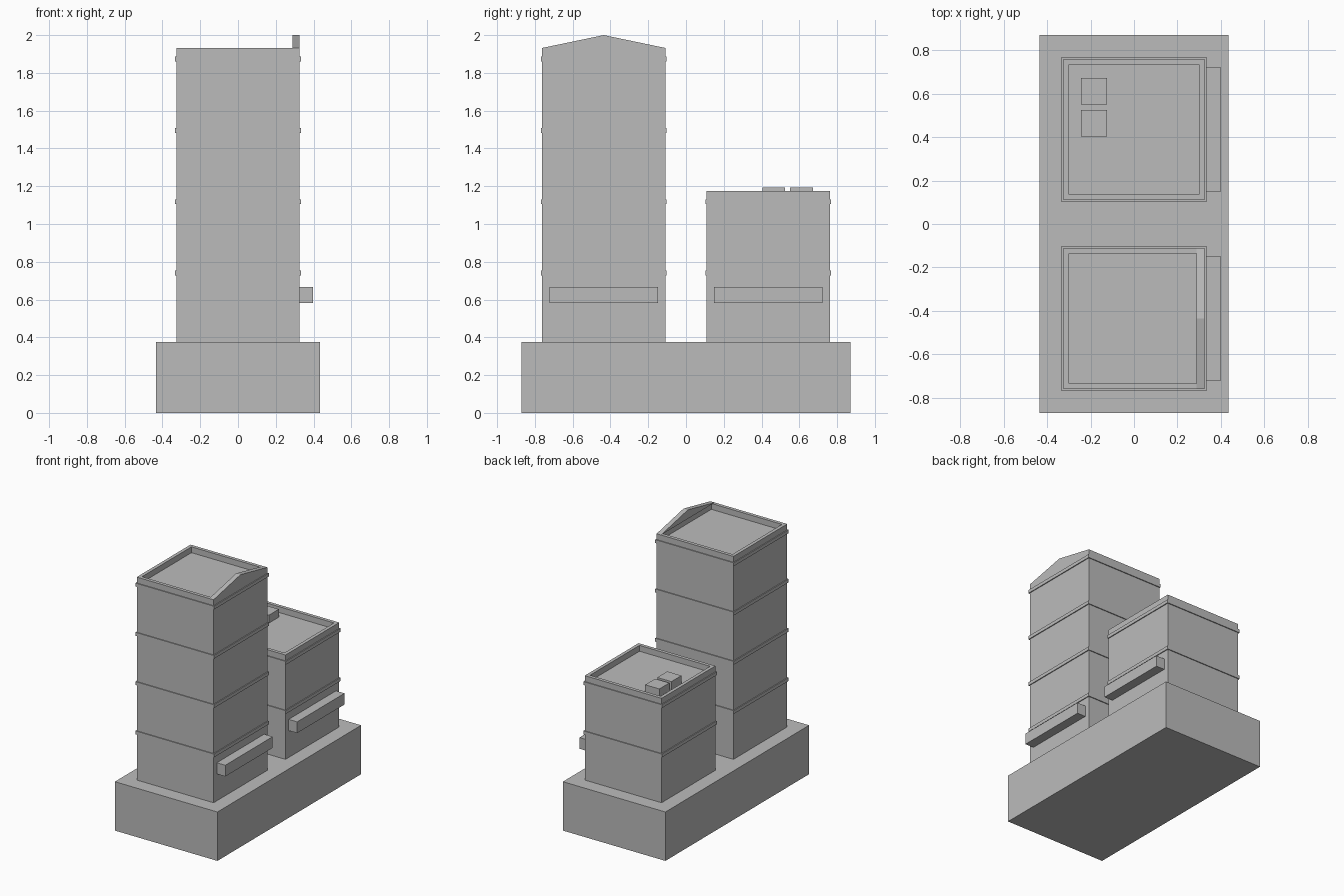
import bpy, bmesh

if "Cube" in bpy.data.objects:
    bpy.data.objects.remove(bpy.data.objects["Cube"])

concrete = bpy.data.materials.new("concrete_grey")
concrete.diffuse_color = (0.5, 0.5, 0.5, 1)
concrete.use_nodes = True
concrete.node_tree.nodes["Principled BSDF"].inputs["Base Color"].default_value = concrete.diffuse_color

BASE_TOP, FLOOR_H = 0.375, 0.378   # podium height, storey height
HALF, INNER = 0.326, 0.289         # tower half width, half width inside the parapet
PARAPET = 0.045
TALL_Y, SHORT_Y = -0.4355, 0.4355


def finish(name, bm):
    bmesh.ops.recalc_face_normals(bm, faces=bm.faces[:])
    mesh = bpy.data.meshes.new(name)
    bm.to_mesh(mesh)
    bm.free()
    mesh.materials.append(concrete)
    obj = bpy.data.objects.new(name, mesh)
    bpy.context.collection.objects.link(obj)
    return obj


def prism(bm, profile, axis, lo, hi):
    """Extrude a closed 2D profile along x (axis 0) or z (axis 2)."""
    def point(p, d):
        return (d, p[0], p[1]) if axis == 0 else (p[0], p[1], d)
    face = bm.faces.new([bm.verts.new(point(p, lo)) for p in profile])
    ext = bmesh.ops.extrude_face_region(bm, geom=[face])
    shift = (hi - lo, 0, 0) if axis == 0 else (0, 0, hi - lo)
    verts = [v for v in ext["geom"] if isinstance(v, bmesh.types.BMVert)]
    bmesh.ops.translate(bm, verts=verts, vec=shift)


def rect(x0, x1, y0, y1):
    return [(x0, y0), (x1, y0), (x1, y1), (x0, y1)]


def box(name, x0, x1, y0, y1, z0, z1):
    bm = bmesh.new()
    prism(bm, rect(x0, x1, y0, y1), 2, z0, z1)
    return finish(name, bm)


def tower(name, cy, floors):
    top = BASE_TOP + floors * FLOOR_H + PARAPET
    # Body with a sunken roof behind the parapet
    bm = bmesh.new()
    prism(bm, rect(-HALF, HALF, cy - HALF, cy + HALF), 2, BASE_TOP, top)
    bmesh.ops.recalc_face_normals(bm, faces=bm.faces[:])
    roof = next(f for f in bm.faces if f.normal.z > 0.9)
    bmesh.ops.inset_region(bm, faces=[roof], thickness=HALF - INNER)
    ext = bmesh.ops.extrude_face_region(bm, geom=[roof])
    if roof.is_valid:
        bmesh.ops.delete(bm, geom=[roof], context='FACES_ONLY')
    verts = [v for v in ext["geom"] if isinstance(v, bmesh.types.BMVert)]
    bmesh.ops.translate(bm, verts=verts, vec=(0, 0, -PARAPET))
    finish(name + "_body", bm)

    # Thin ledge at the top of every storey, as a ring around the walls
    for i in range(1, floors + 1):
        z1 = BASE_TOP + i * FLOOR_H
        z0, h, g = z1 - 0.026, 0.333, HALF - 0.01
        bm = bmesh.new()
        loops = []
        for r, z in ((h, z0), (h, z1), (g, z1), (g, z0)):
            loops.append([bm.verts.new((x, cy + y, z)) for x, y in rect(-r, r, -r, r)])
        for a in range(4):
            for k in range(4):
                p, q, n = loops[a], loops[(a + 1) % 4], (k + 1) % 4
                bm.faces.new((p[k], p[n], q[n], q[k]))
        finish(f"{name}_ledge_{i}", bm)

    # Balcony on the right side
    box(name + "_balcony", HALF, 0.398, cy - 0.287, cy + 0.287, 0.581, 0.667)
    return top


box("podium", -0.435, 0.435, -0.871, 0.871, 0, BASE_TOP)
tall_top = tower("tall_tower", TALL_Y, 4)
tower("short_tower", SHORT_Y, 2)

# Gable above the right parapet of the tall tower
bm = bmesh.new()
prism(bm, [(TALL_Y - HALF, tall_top), (TALL_Y + HALF, tall_top), (TALL_Y, 2.0)], 0, INNER, HALF)
finish("gable", bm)

# Two rooftop units on the short tower
roof_z = BASE_TOP + 2 * FLOOR_H
for i, y in enumerate((0.404, 0.551)):
    box(f"roof_unit_{i + 1}", -0.244, -0.124, y, y + 0.121, roof_z, 1.192)
